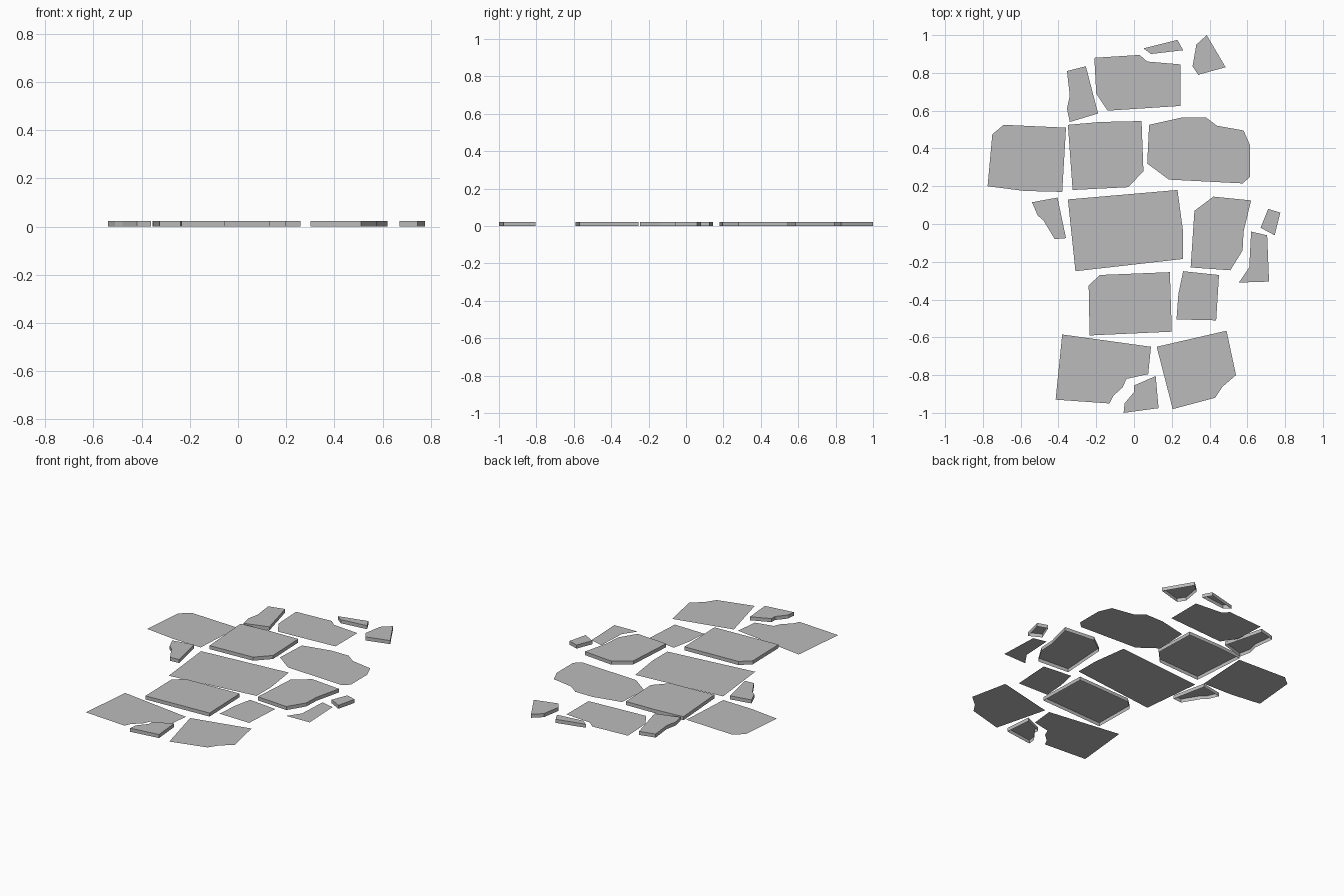
import bpy
import bmesh

THICKNESS = 0.0225
UNIT = 0.01  # outlines are given in hundredths

default_cube = bpy.data.objects.get("Cube")
if default_cube:
    bpy.data.objects.remove(default_cube, do_unlink=True)

# Single stone colour
stone_grey = bpy.data.materials.new("stone grey")
stone_grey.use_nodes = True
colour = (0.5, 0.5, 0.5, 1.0)
stone_grey.diffuse_color = colour
stone_grey.node_tree.nodes["Principled BSDF"].inputs["Base Color"].default_value = colour


def make_stone(name, outline, raised):
    """Make one paving stone: a flat slab face, lifted with open-bottomed sides if raised."""
    bm = bmesh.new()
    corners = [bm.verts.new((x * UNIT, y * UNIT, 0.0)) for x, y in outline]
    face = bm.faces.new(corners)
    face.normal_update()
    if face.normal.z < 0:
        face.normal_flip()
    if raised:
        result = bmesh.ops.extrude_face_region(bm, geom=[face])
        top = [item for item in result["geom"] if isinstance(item, bmesh.types.BMVert)]
        bmesh.ops.translate(bm, verts=top, vec=(0.0, 0.0, THICKNESS))
        if face.is_valid:
            bmesh.ops.delete(bm, geom=[face], context="FACES_ONLY")
        # Point the top up and the sides outward
        bmesh.ops.recalc_face_normals(bm, faces=bm.faces[:])
        bm.normal_update()
        cap = max(bm.faces, key=lambda f: f.calc_center_median().z)
        if cap.normal.z < 0:
            bmesh.ops.reverse_faces(bm, faces=bm.faces[:])
    mesh = bpy.data.meshes.new(name)
    bm.to_mesh(mesh)
    bm.free()
    mesh.materials.append(stone_grey)
    stone = bpy.data.objects.new(name, mesh)
    bpy.context.collection.objects.link(stone)
    return stone


def raised_stone(name, *outline):
    return make_stone(name, outline, raised=True)


def flat_stone(name, *outline):
    return make_stone(name, outline, raised=False)


# Back end of the path
raised_stone("back_sliver_stone", (5, 93), (23, 97.5), (26, 92), (9, 90))
raised_stone("back_left_chip_stone",
             (38.5, 100), (48.5, 83), (34, 79), (31, 83.5), (33, 95))
flat_stone("back_centre_stone",
           (-21, 88), (3, 89.5), (7, 86), (24.5, 84.5), (24.5, 62.5), (-14, 60), (-20, 69))
raised_stone("back_right_chip_stone",
             (-35.5, 81), (-25.5, 83.5), (-19, 58.5), (-34, 54), (-35.5, 61), (-34, 68))

# Row behind the middle
flat_stone("upper_right_stone",
           (-69, 52.5), (-36, 51), (-38, 17), (-58, 17.5), (-77.5, 20), (-75, 47.5))
raised_stone("upper_centre_stone",
             (-35, 52.5), (-18, 54), (4, 54.5), (5, 28), (-3, 19.5), (-32.5, 18))
flat_stone("upper_left_stone",
           (8, 52.5), (26, 56.5), (38, 56.5), (44, 52), (58, 49.5),
           (61.5, 41.5), (61.5, 25), (57.5, 21.5), (18.5, 23.5), (7, 32))

# Middle row with small chips on both sides
raised_stone("middle_right_chip_stone",
             (-54, 11.5), (-40.5, 14), (-36, -7.5), (-42, -8), (-48, 2), (-51, 4.5))
flat_stone("middle_large_stone",
           (-35, 13), (23, 18), (26, -4), (26, -18.5), (-31, -25))
raised_stone("middle_left_stone",
             (32, 7), (42, 14.5), (62, 12.5), (58, -4), (57.5, -14), (51, -24.5), (30, -23))
raised_stone("middle_left_chip_stone", (71, 8), (77.5, 6), (74.5, -6), (67, -2))
flat_stone("middle_left_sliver_stone",
           (62, -4), (70.5, -6), (71.5, -30.5), (55.5, -31), (61, -23))

# Row in front of the middle
raised_stone("lower_right_stone",
             (-18, -27), (19, -25.5), (20, -57), (-23.5, -59), (-24, -32.5))
flat_stone("lower_left_stone",
           (26, -25), (45, -27), (43.5, -51), (22.5, -50.5), (23.5, -37))

# Front end of the path
flat_stone("front_right_stone",
           (-38, -58.5), (9, -65), (7.5, -79.5), (-4, -82), (-6, -86.5),
           (-11, -91), (-13, -95), (-41.5, -93))
flat_stone("front_left_stone",
           (12, -65), (49, -56.5), (54, -80), (47, -86), (43, -92), (20.5, -98))
raised_stone("front_chip_stone",
             (11.5, -80.5), (0, -85.5), (0, -89), (-5, -95), (-5.5, -100), (13, -97.5))
